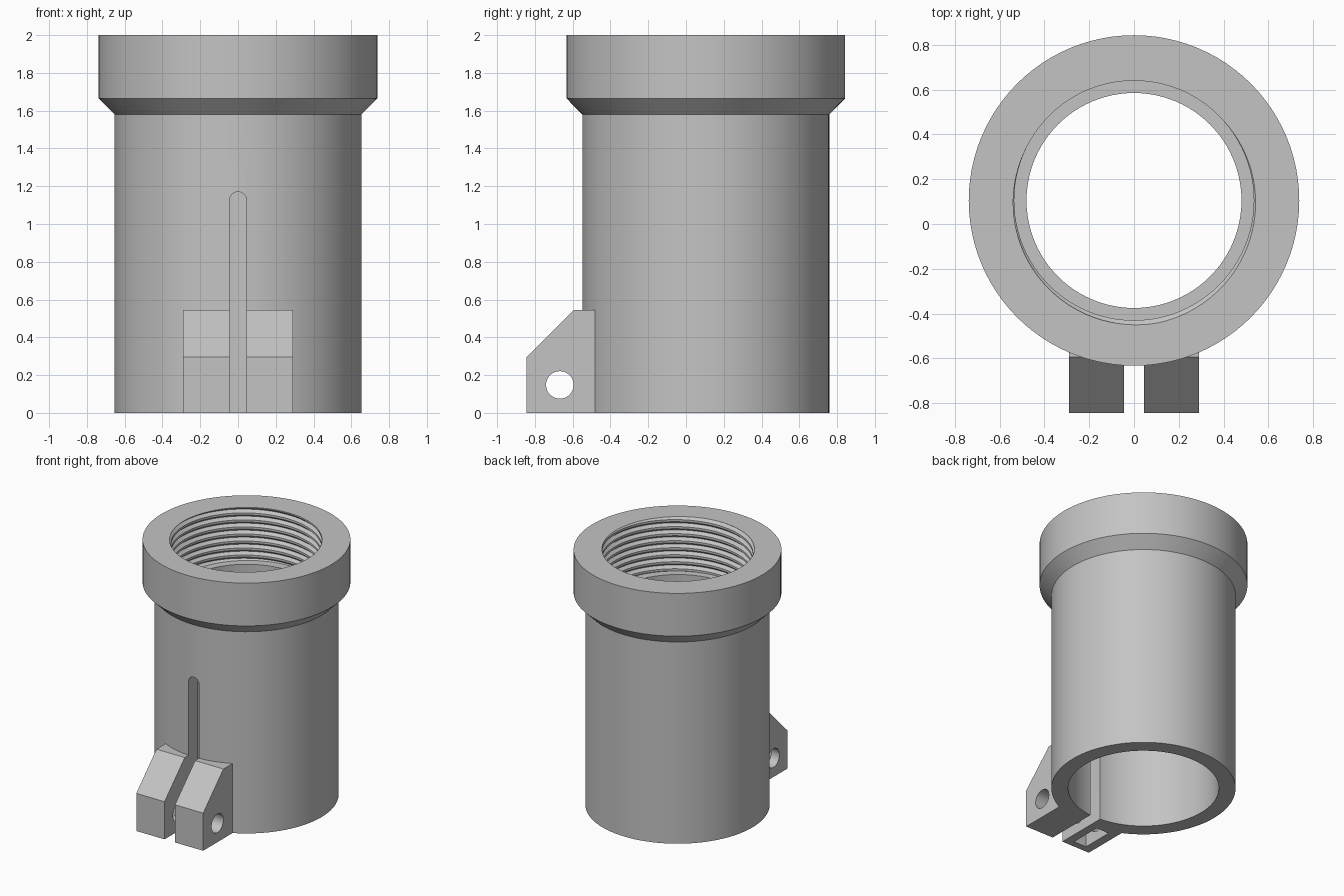
import bpy, bmesh, math

if "Cube" in bpy.data.objects:
    bpy.data.objects.remove(bpy.data.objects["Cube"], do_unlink=True)

AXIS_Y = 0.105            # tube axis
SEGMENTS = 96
BODY_R, COLLAR_R, BORE_R, LEDGE_R = 0.654, 0.738, 0.535, 0.48
TOP, LEDGE_Z = 2.0, 1.58
PITCH, DEPTH = 0.055, 0.022

grey = bpy.data.materials.new("plain grey")
grey.use_nodes = True
colour = (0.55, 0.55, 0.55, 1)
grey.diffuse_color = colour
grey.node_tree.nodes["Principled BSDF"].inputs["Base Color"].default_value = colour


def finish(bm, name):
    """Turn a bmesh into a grey object."""
    bmesh.ops.recalc_face_normals(bm, faces=bm.faces)
    mesh = bpy.data.meshes.new(name)
    bm.to_mesh(mesh)
    bm.free()
    mesh.materials.append(grey)
    obj = bpy.data.objects.new(name, mesh)
    bpy.context.collection.objects.link(obj)
    return obj


def prism(name, points, axis, start, end):
    """Extrude an outline along x (points are y, z) or y (points are x, z)."""
    bm = bmesh.new()
    place = (lambda a, b: (start, a, b)) if axis == "x" else (lambda a, b: (a, start, b))
    face = bm.faces.new([bm.verts.new(place(a, b)) for a, b in points])
    new = bmesh.ops.extrude_face_region(bm, geom=[face])["geom"]
    shift = (end - start, 0, 0) if axis == "x" else (0, end - start, 0)
    bmesh.ops.translate(bm, vec=shift, verts=[v for v in new if isinstance(v, bmesh.types.BMVert)])
    return finish(bm, name)


def arc(cx, cz, r, sweep, steps):
    return [(cx + r * math.cos(sweep * i / steps), cz + r * math.sin(sweep * i / steps))
            for i in range(steps + 1)]


def activate(obj):
    bpy.ops.object.select_all(action="DESELECT")
    obj.select_set(True)
    bpy.context.view_layer.objects.active = obj


def cut(obj, cutter):
    """Subtract the cutter and discard it."""
    mod = obj.modifiers.new("cut", "BOOLEAN")
    mod.operation, mod.solver, mod.object = "DIFFERENCE", "EXACT", cutter
    cutter.hide_render = True
    activate(obj)
    bpy.ops.object.modifier_apply(modifier=mod.name)
    bpy.data.objects.remove(cutter, do_unlink=True)


def smooth(obj):
    activate(obj)
    bpy.ops.object.shade_smooth_by_angle(angle=math.radians(30))


def thread_radius(z, angle):
    """V groove winding around the bore, with a flat crest between turns."""
    turn = (angle + math.radians(80)) / math.tau
    phase = ((z - TOP) / PITCH - turn + 0.5) % 1 - 0.5
    return BORE_R + DEPTH * max(0, 1 - abs(phase) / 0.35)


# Tube with collar, internal thread and ledge, swept around the axis
outer = [(BORE_R, 0), (BODY_R, 0), (BODY_R, LEDGE_Z), (COLLAR_R, 1.665), (COLLAR_R, TOP)]
inner = [(LEDGE_R, LEDGE_Z), (LEDGE_R, 1.5), (BORE_R, 1.445), (BORE_R, 0)]
turns = math.ceil((TOP - LEDGE_Z) / PITCH) + 2
offsets = [t + f for t in range(2, -turns, -1) for f in (0.35, 0, -0.35)]

bm = bmesh.new()
columns = []
for s in range(SEGMENTS + 1):
    angle = math.tau * s / SEGMENTS
    thread = []
    for o in offsets:
        z = TOP + PITCH * (o - 1 + (angle + math.radians(80)) / math.tau)
        z = min(TOP, max(LEDGE_Z, z))
        thread.append((thread_radius(z, angle), z))
    columns.append([bm.verts.new((r * math.cos(angle), AXIS_Y + r * math.sin(angle), z))
                    for r, z in outer + thread + inner])
for a, b in zip(columns, columns[1:]):
    for i in range(len(a) - 1):
        bm.faces.new((a[i], b[i], b[i + 1], a[i + 1]))
bmesh.ops.remove_doubles(bm, verts=bm.verts, dist=0.0002)
tube = finish(bm, "threaded_tube")

# Clamping slot with a rounded top
slot = [(-0.045, -0.1)] + [(0.045, -0.1)] + arc(0, 1.125, 0.045, math.pi, 16)
cut(tube, prism("slot_cutter", slot, "y", -0.9, -0.2))
smooth(tube)

# Clamp lugs with a cross bolt hole
lug_side = [(-0.845, 0), (-0.46, 0), (-0.46, 0.545), (-0.595, 0.545), (-0.845, 0.295)]
hole = arc(-0.668, 0.148, 0.073, math.tau, 32)[:-1]
for name, side in (("left_lug", 1), ("right_lug", -1)):
    lug = prism(name, lug_side, "x", side * 0.045, side * 0.29)
    cut(lug, prism("hole_cutter", hole, "x", side * 0.01, side * 0.35))
    if side < 0:
        # Nut pocket open underneath
        pocket = [(-0.793, -0.05), (-0.543, -0.05), (-0.543, 0.27), (-0.793, 0.27)]
        cut(lug, prism("pocket_cutter", pocket, "x", -0.22, -0.11))
    smooth(lug)
